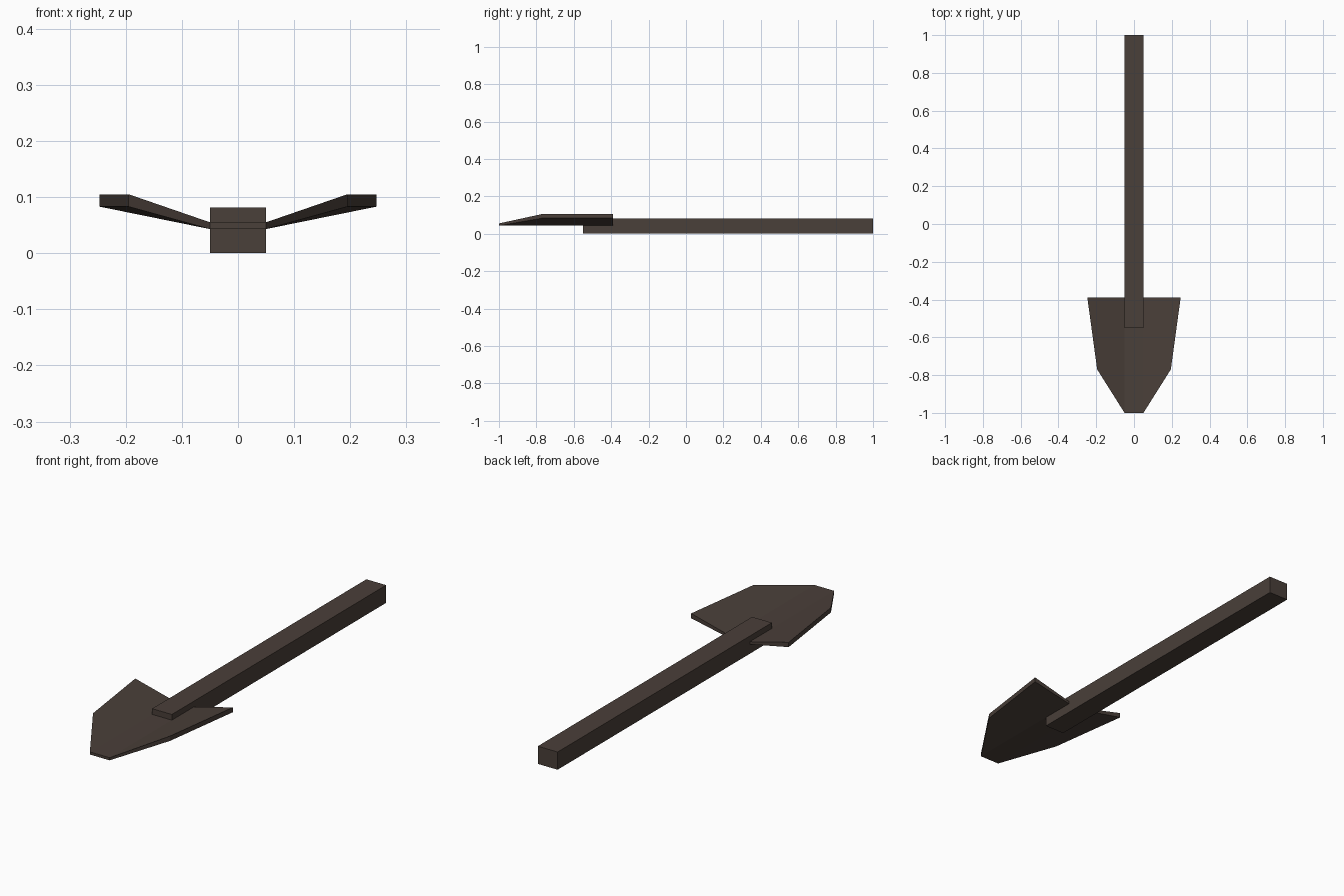
import bpy, bmesh

if "Cube" in bpy.data.objects:
    bpy.data.objects.remove(bpy.data.objects["Cube"])

# One dark brown colour for the whole shovel
brown = bpy.data.materials.new("dark brown")
brown.diffuse_color = (0.068, 0.050, 0.041, 1)
brown.use_nodes = True
brown.node_tree.nodes["Principled BSDF"].inputs["Base Color"].default_value = brown.diffuse_color


def finish(name, bm):
    bmesh.ops.recalc_face_normals(bm, faces=bm.faces[:])
    mesh = bpy.data.meshes.new(name)
    bm.to_mesh(mesh)
    bm.free()
    mesh.materials.append(brown)
    ob = bpy.data.objects.new(name, mesh)
    bpy.context.collection.objects.link(ob)


# Handle: square bar lying on the ground
bm = bmesh.new()
bmesh.ops.create_cube(bm, size=1)
for v in bm.verts:
    v.co = (v.co.x * 0.1, 0.225 + v.co.y * 1.55, 0.0405 + v.co.z * 0.081)
finish("handle", bm)

# Blade: flat centre strip with two raised wings, pointed toward the front
outline = [(-0.05, -1), (0.05, -1), (0.195, -0.77), (0.247, -0.39),
           (0.05, -0.39), (-0.05, -0.39), (-0.247, -0.39), (-0.195, -0.77)]
panels = [(0, 1, 4, 5), (1, 2, 3, 4), (0, 5, 6, 7)]
bm = bmesh.new()
layers = []
for z_centre, z_wing in ((0.043, 0.083), (0.055, 0.105)):
    layers.append([bm.verts.new((x, y, z_wing if abs(x) > 0.1 else z_centre))
                   for x, y in outline])
low, top = layers
for p in panels:
    for layer in layers:
        bm.faces.new([layer[i] for i in p])
for i in range(len(outline)):
    j = (i + 1) % len(outline)
    bm.faces.new((low[i], low[j], top[j], top[i]))
finish("blade", bm)
